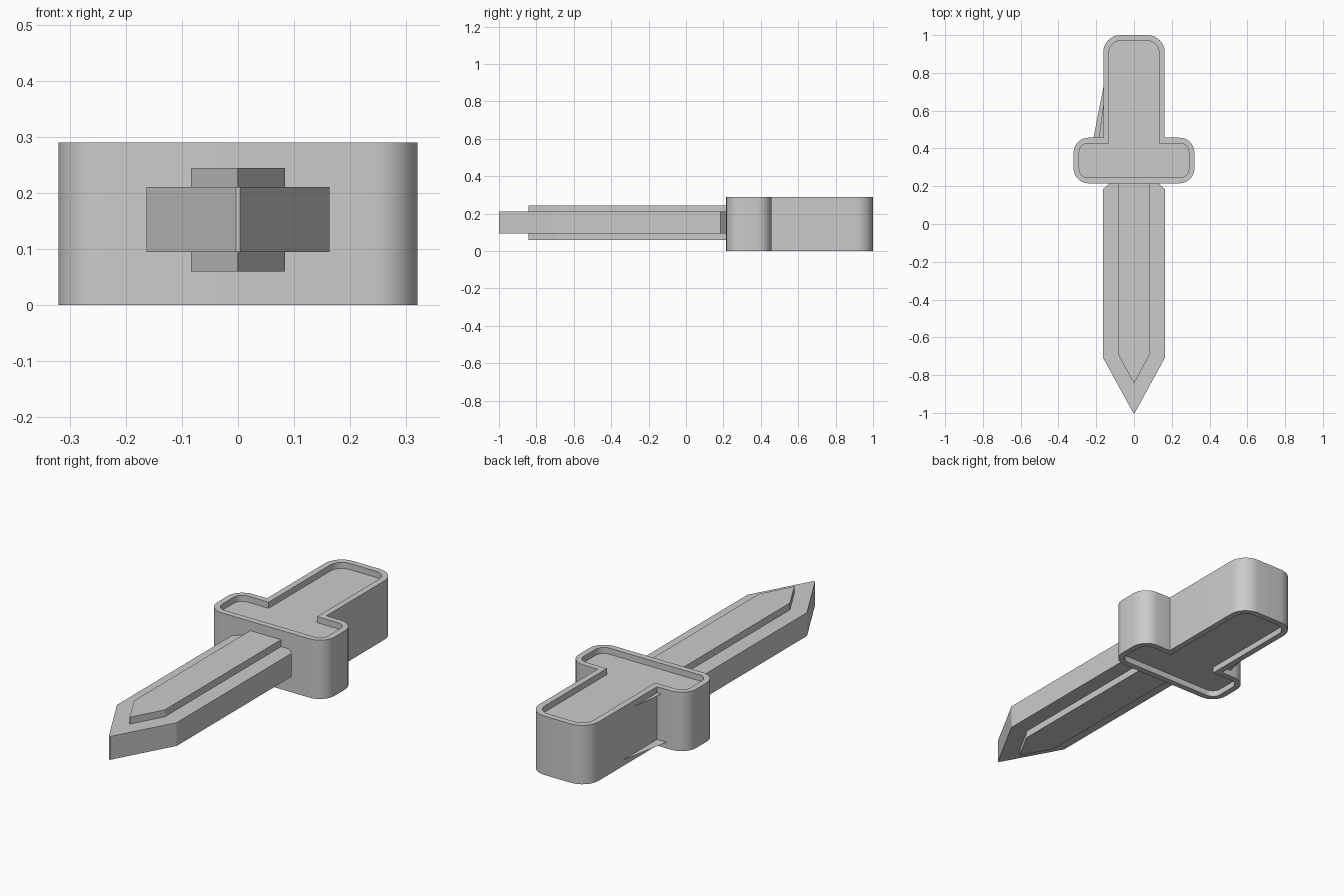
import bpy
import bmesh
from math import pi, sin, cos
from mathutils import Vector

cube = bpy.data.objects.get("Cube")
if cube:
    bpy.data.objects.remove(cube, do_unlink=True)

# Single grey material
grey = bpy.data.materials.new("plain grey")
grey.use_nodes = True
COLOUR = (0.6, 0.6, 0.6, 1)
grey.diffuse_color = COLOUR
grey.node_tree.nodes["Principled BSDF"].inputs["Base Color"].default_value = COLOUR


def finish(bm, name, smooth=False, fix_normals=True):
    if fix_normals:
        bmesh.ops.recalc_face_normals(bm, faces=bm.faces)
    mesh = bpy.data.meshes.new(name)
    bm.to_mesh(mesh)
    bm.free()
    mesh.materials.append(grey)
    obj = bpy.data.objects.new(name, mesh)
    bpy.context.collection.objects.link(obj)
    if smooth:
        bpy.ops.object.select_all(action="DESELECT")
        obj.select_set(True)
        bpy.context.view_layer.objects.active = obj
        bpy.ops.object.shade_smooth_by_angle(angle=pi / 6)
    return obj


def mirrored(half):
    """Close a right-hand half profile by mirroring it across x."""
    return half + [(-p[0], *p[1:]) for p in reversed(half)]


def rounded(corners, steps=8):
    """Outline with an arc of the given radius at each right-angle corner."""
    out = []
    for i, (x, y, r) in enumerate(corners):
        p = Vector((x, y))
        if r == 0:
            out.append(p)
            continue
        a = (Vector(corners[i - 1][:2]) - p).normalized()
        b = (Vector(corners[(i + 1) % len(corners)][:2]) - p).normalized()
        centre = p + (a + b) * r
        for k in range(steps + 1):
            t = pi / 2 * k / steps
            out.append(centre - b * r * cos(t) - a * r * sin(t))
    return out


def stack(name, rings, smooth=False):
    """Skin a series of (outline, z) rings and cap both ends."""
    bm = bmesh.new()
    loops = [[bm.verts.new((p[0], p[1], z)) for p in outline] for outline, z in rings]
    for lo, hi in zip(loops, loops[1:]):
        for i in range(len(lo)):
            j = (i + 1) % len(lo)
            bm.faces.new((lo[i], lo[j], hi[j], hi[i]))
    bm.faces.new(list(reversed(loops[0])))
    bm.faces.new(loops[-1])
    return finish(bm, name, smooth)


# Grip and guard: one T-shaped block with a recess inside a raised rim
HEIGHT, DEPTH, RIM = 0.29, 0.03, 0.03


def t_outline(inset, r_guard, r_grip):
    guard, grip = 0.32 - inset, 0.162 - inset
    front, step, back = 0.215 + inset, 0.457 - inset, 1 - inset
    return rounded(mirrored([(guard, front, r_guard), (guard, step, r_guard),
                             (grip, step, 0), (grip, back, r_grip)]))


outer = t_outline(0, 0.08, 0.09)
inner = t_outline(RIM, 0.045, 0.06)
stack("grip_and_guard", [(inner, DEPTH), (inner, 0), (outer, 0),
                         (outer, HEIGHT), (inner, HEIGHT), (inner, HEIGHT - DEPTH)],
      smooth=True)

# Thin webs where the recess floors reach past the grip's right side
for name, z, reach, top in (("upper_web", HEIGHT - DEPTH, -0.19, 0.85),
                            ("lower_web", DEPTH, -0.22, 0.88)):
    bm = bmesh.new()
    edge = RIM - 0.162
    bm.faces.new([bm.verts.new(p) for p in
                  ((edge, 0.427, z), (edge, top, z), (reach, 0.427, z))])
    if z < HEIGHT / 2:
        pass
    else:
        bmesh.ops.reverse_faces(bm, faces=bm.faces)
    finish(bm, name, fix_normals=False)

# Blade with chamfered shoulders and a blunted point
blade = mirrored([(0.004, -1), (0.163, -0.71), (0.163, 0.185), (0.12, 0.225)])
stack("blade", [(blade, 0.095), (blade, 0.21)])

# Raised central ridge on both faces of the blade
ridge = mirrored([(0.001, -0.842), (0.084, -0.69), (0.084, 0.225)])
stack("blade_ridge", [(ridge, 0.06), (ridge, 0.244)])
